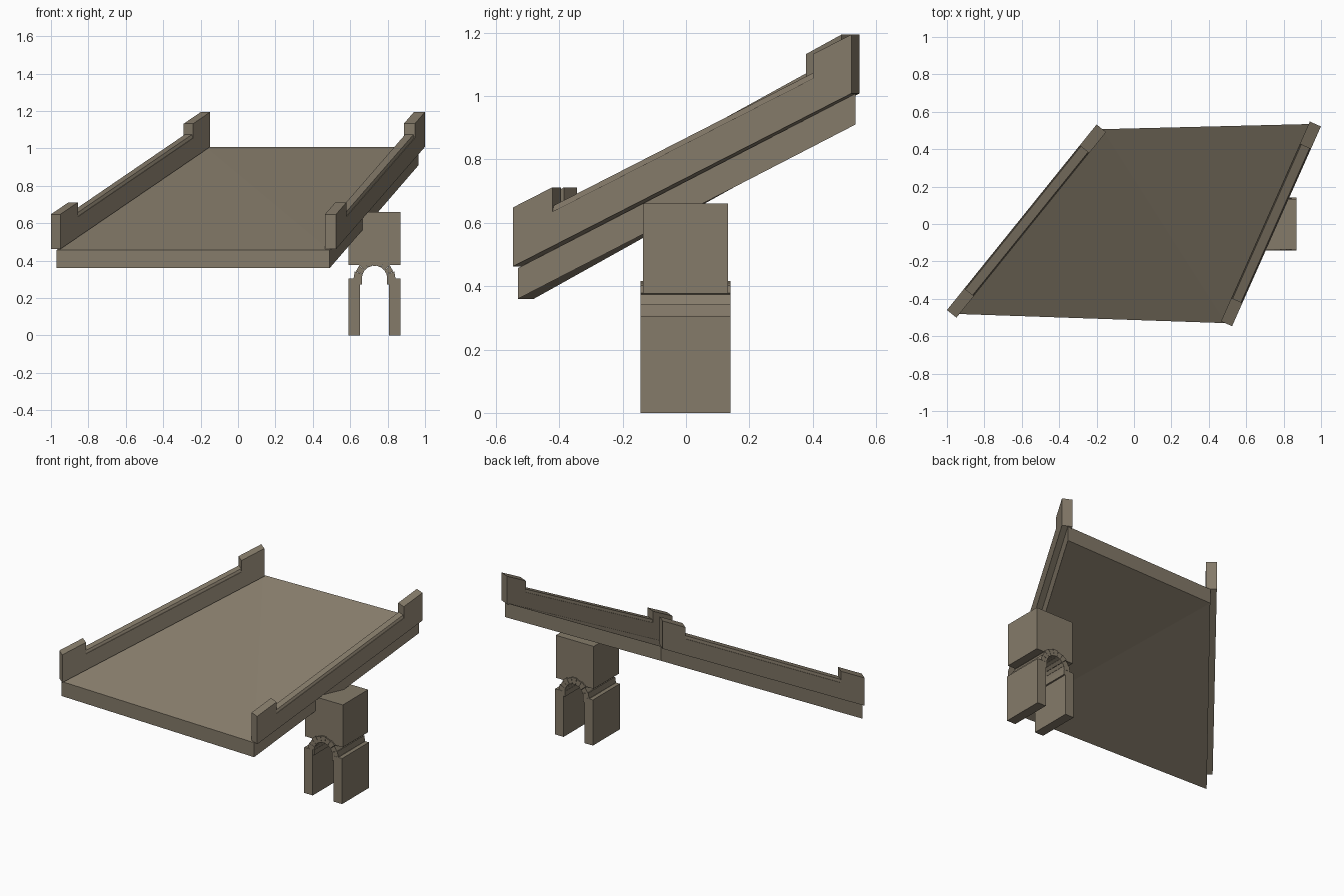
import bpy, bmesh, math
from mathutils import Vector

if "Cube" in bpy.data.objects:
    bpy.data.objects.remove(bpy.data.objects["Cube"])

stone = bpy.data.materials.new("weathered_stone")
stone.diffuse_color = (0.235, 0.198, 0.144, 1)
stone.use_nodes = True
stone.node_tree.nodes["Principled BSDF"].inputs["Base Color"].default_value = stone.diffuse_color


def make(name, bm):
    bmesh.ops.recalc_face_normals(bm, faces=bm.faces)
    me = bpy.data.meshes.new(name)
    bm.to_mesh(me)
    bm.free()
    me.materials.append(stone)
    ob = bpy.data.objects.new(name, me)
    bpy.context.collection.objects.link(ob)
    return ob


def prism(bm, ring_a, ring_b):
    """Solid joining two matching rings of points."""
    a = [bm.verts.new(p) for p in ring_a]
    b = [bm.verts.new(p) for p in ring_b]
    n = len(a)
    bm.faces.new(a)
    bm.faces.new(b[::-1])
    for i in range(n):
        j = (i + 1) % n
        bm.faces.new((a[i], b[i], b[j], a[j]))
    return a, b


def box(bm, x0, x1, y0, y1, z0, z1):
    prism(bm, [(x0, y0, z0), (x1, y0, z0), (x1, y1, z0), (x0, y1, z0)],
          [(x0, y0, z1), (x1, y0, z1), (x1, y1, z1), (x0, y1, z1)])


# Sloping deck slab, folded along its back-left to front-right diagonal
bm = bmesh.new()
plan = [(-0.97, -0.48, 0.36), (0.49, -0.53, 0.36), (0.965, 0.535, 0.91), (-0.17, 0.507, 0.91)]
low, high = prism(bm, plan, [(x, y, z + 0.097) for x, y, z in plan])
for ring in (low, high):
    bmesh.ops.connect_verts(bm, verts=[ring[1], ring[3]])
make("deck", bm)

# Parapet walls: side profile with raised end posts, plus a narrower coping
Z0, Z1 = 0.462, 1.008
P0, P1 = 0.117, 0.887
POST, RAIL, COPE = 0.186, 0.109, 0.128


def parapet(side, start, end):
    start, end = Vector(start), Vector(end)
    d = (end - start).normalized()
    across = Vector((d.y, -d.x))

    def pt(t, h, w):
        p = start.lerp(end, t) + across * w
        return (p.x, p.y, Z0 + (Z1 - Z0) * t + h)

    profile = [(0, 0), (1, 0), (1, POST), (P1, POST), (P1, RAIL),
               (P0, RAIL), (P0, POST), (0, POST)]
    bm = bmesh.new()
    prism(bm, [pt(t, h, 0) for t, h in profile], [pt(t, h, 0.065) for t, h in profile])
    make(side + "_parapet", bm)
    bm = bmesh.new()
    cap = [(0.004, RAIL), (0.061, RAIL), (0.057, COPE), (0.008, COPE)]
    prism(bm, [pt(P0, h, w) for w, h in cap], [pt(P1, h, w) for w, h in cap])
    make(side + "_parapet_coping", bm)


parapet("left", (-1.0, -0.46), (-0.2, 0.532))
parapet("right", (0.465, -0.52), (0.94, 0.548))

# Pier: two legs with inner imposts
CX, CZ = 0.73, 0.305
Y0, Y1 = -0.143, 0.141
for name, s in (("left", -1), ("right", 1)):
    bm = bmesh.new()
    xs = sorted((CX + s * 0.14, CX + s * 0.077))
    box(bm, *xs, Y0, Y1, 0, CZ)
    make(name + "_pier_leg", bm)
    bm = bmesh.new()
    xs = sorted((CX + s * 0.113, CX + s * 0.066))
    box(bm, *xs, Y0 + 0.001, Y1 - 0.001, 0.272, CZ + 0.002)
    make(name + "_arch_impost", bm)

# Pier block resting on the arch and running into the deck
bm = bmesh.new()
box(bm, CX - 0.14, CX + 0.14, -0.135, 0.133, 0.376, 0.66)
make("pier_block", bm)

# Arch of wedge stones
COUNT = 9
bm = bmesh.new()
step = math.pi / COUNT
for i in range(COUNT):
    outer = 0.112 if i % 2 == 0 else 0.107
    a0, a1 = i * step + 0.008, (i + 1) * step - 0.008
    wedge = [(0.068, a0), (outer, a0), (outer, a1), (0.068, a1)]
    rings = [[(CX + r * math.cos(a), y, CZ + r * math.sin(a)) for r, a in wedge]
             for y in (Y0, Y1)]
    prism(bm, *rings)
make("arch_stones", bm)
